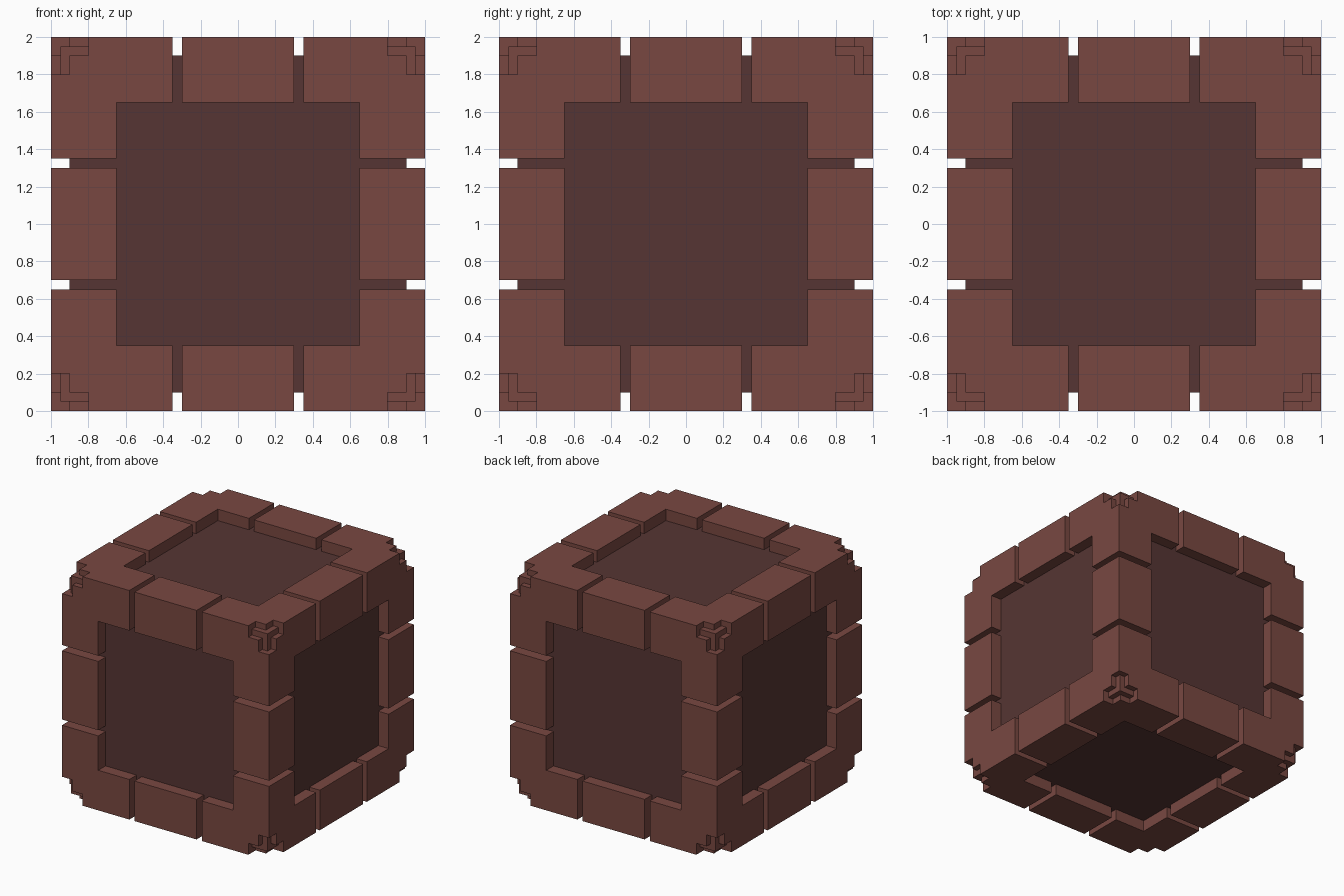
import bpy
import bmesh
from mathutils import Vector

cube = bpy.data.objects.get("Cube")
if cube:
    bpy.data.objects.remove(cube, do_unlink=True)

CENTRE = (0, 0, 1)


def make_material(name, rgb):
    mat = bpy.data.materials.new(name)
    mat.use_nodes = True
    color = (*rgb, 1)
    mat.diffuse_color = color
    bsdf = mat.node_tree.nodes["Principled BSDF"]
    bsdf.inputs["Base Color"].default_value = color
    bsdf.inputs["Roughness"].default_value = 0.8
    return mat


brick_red = make_material("brick red", (0.19, 0.064, 0.053))
dark_brown = make_material("dark brown", (0.093, 0.036, 0.033))


def make_object(name, bm, mat, mirror=(False, False, False)):
    bmesh.ops.recalc_face_normals(bm, faces=bm.faces)
    mesh = bpy.data.meshes.new(name)
    bm.to_mesh(mesh)
    bm.free()
    mesh.materials.append(mat)
    obj = bpy.data.objects.new(name, mesh)
    obj.location = CENTRE
    bpy.context.collection.objects.link(obj)
    if any(mirror):
        mod = obj.modifiers.new("Mirror", 'MIRROR')
        mod.use_axis = mirror
    return obj


def box(low, high):
    bm = bmesh.new()
    bmesh.ops.create_cube(bm, size=1)
    low, high = Vector(low), Vector(high)
    for v in bm.verts:
        v.co = (low + high) / 2 + v.co * (high - low)
    return bm


# Recessed core, which shows as the panels and the groove floors
make_object("core", box((-0.9,) * 3, (0.9,) * 3), dark_brown)

# Middle blocks: one per axis, mirrored to the four parallel edges
for axis, label in enumerate("xyz"):
    low, high = [0.65] * 3, [1.0] * 3
    low[axis], high[axis] = -0.3, 0.3
    make_object("edge_blocks_" + label, box(low, high), brick_red,
                tuple(i != axis for i in range(3)))


# Corner block: three arms with a notched tip and a slim three-way rib in it
STEPS = [0.35, 0.65, 0.8, 0.9, 0.95, 1.0]
N = len(STEPS) - 1


def filled(cell):
    if min(cell) < 0 or max(cell) >= N:
        return False
    mid = [(STEPS[i] + STEPS[i + 1]) / 2 for i in cell]
    if sum(m > 0.65 for m in mid) < 2:
        return False
    in_notch = min(mid) > 0.8 and sum(m > 0.9 for m in mid) >= 2
    return not in_notch or max(mid) < 0.95


bm = bmesh.new()
for cell in [(i, j, k) for i in range(N) for j in range(N) for k in range(N)]:
    if not filled(cell):
        continue
    for axis in range(3):
        for side in (0, 1):
            neighbour = list(cell)
            neighbour[axis] += 2 * side - 1
            if filled(neighbour):
                continue
            u, v = (axis + 1) % 3, (axis + 2) % 3
            verts = []
            for du, dv in ((0, 0), (1, 0), (1, 1), (0, 1)):
                p = list(cell)
                p[axis] += side
                p[u] += du
                p[v] += dv
                verts.append(bm.verts.new([STEPS[i] for i in p]))
            bm.faces.new(verts if side else verts[::-1])
bmesh.ops.remove_doubles(bm, verts=bm.verts, dist=0.001)
bmesh.ops.dissolve_limit(bm, angle_limit=0.01, verts=bm.verts, edges=bm.edges)
make_object("corner_blocks", bm, brick_red, (True, True, True))
